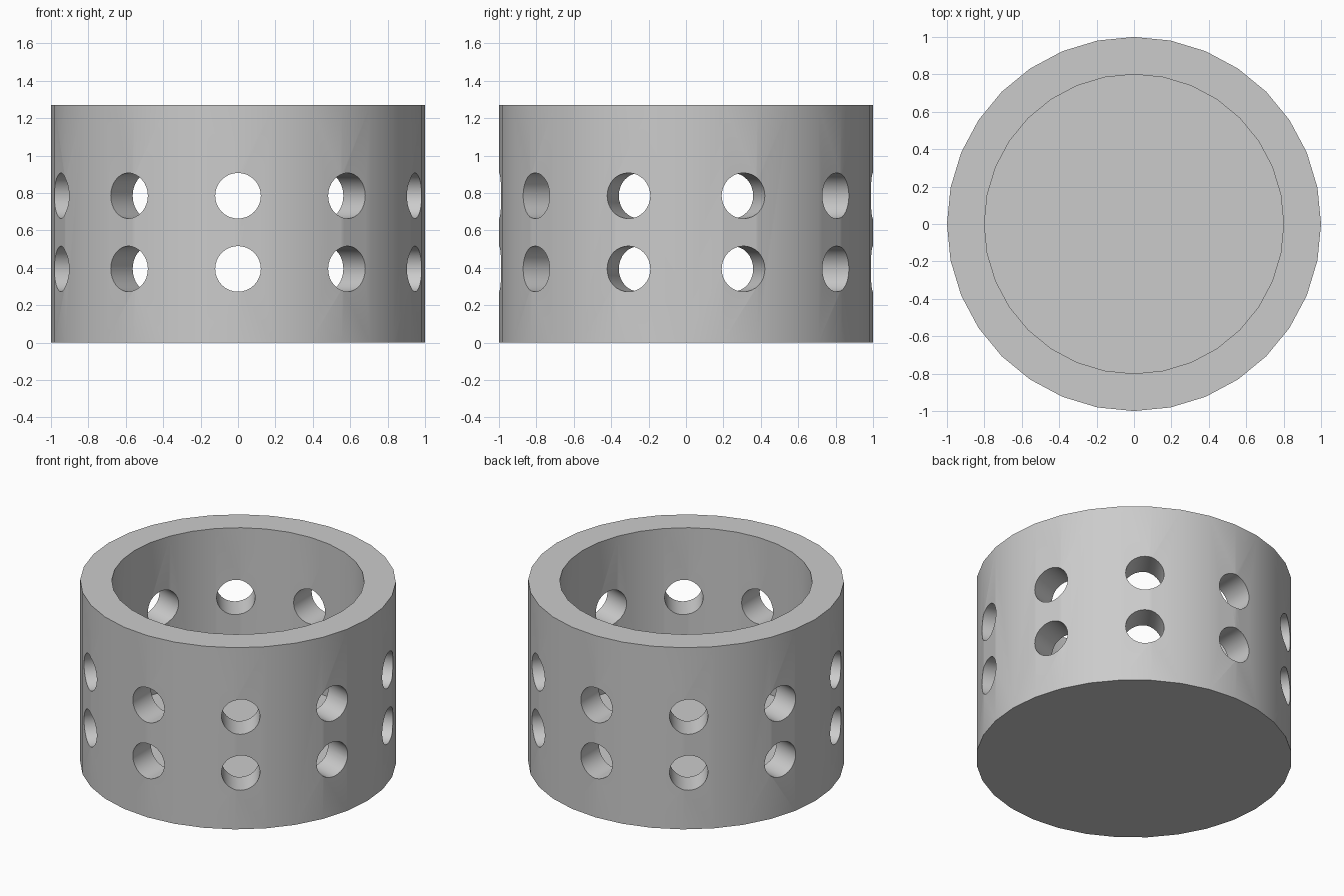
import bpy
import bmesh
from math import cos, pi, radians, sin
from mathutils import Matrix

HEIGHT = 1.27
FLOOR = 0.2
OUTER_R, INNER_R = 1.0, 0.8
HOLE_R = 0.122
HOLE_ROWS = (0.394, 0.785)
HOLES_PER_ROW = 10
SIDES = 32

default = bpy.data.objects.get("Cube")
if default:
    bpy.data.objects.remove(default, do_unlink=True)


def make_object(name, bm):
    bmesh.ops.recalc_face_normals(bm, faces=bm.faces)
    mesh = bpy.data.meshes.new(name)
    bm.to_mesh(mesh)
    bm.free()
    obj = bpy.data.objects.new(name, mesh)
    bpy.context.collection.objects.link(obj)
    return obj


def ring(bm, radius, z):
    angles = [2 * pi * i / SIDES for i in range(SIDES)]
    return [bm.verts.new((radius * cos(a), radius * sin(a), z)) for a in angles]


# Cup: outer wall, rim, inner wall, closed floor
bm = bmesh.new()
profile = [(OUTER_R, 0), (OUTER_R, HEIGHT), (INNER_R, HEIGHT), (INNER_R, FLOOR)]
rings = [ring(bm, r, z) for r, z in profile]
for low, high in zip(rings, rings[1:]):
    for i in range(SIDES):
        j = (i + 1) % SIDES
        bm.faces.new((low[i], low[j], high[j], high[i]))
bm.faces.new(rings[0])
bm.faces.new(rings[-1])
cup = make_object("perforated_cup", bm)

# Radial hole cutters, two rows around the wall
bm = bmesh.new()
for z in HOLE_ROWS:
    for i in range(HOLES_PER_ROW):
        turn = Matrix.Rotation(2 * pi * i / HOLES_PER_ROW, 4, "Z")
        place = Matrix.Translation((0, -0.9, z)) @ Matrix.Rotation(pi / 2, 4, "X")
        bmesh.ops.create_cone(bm, cap_ends=True, segments=SIDES, radius1=HOLE_R,
                              radius2=HOLE_R, depth=0.4, matrix=turn @ place)
cutter = make_object("hole_cutter", bm)
cutter.hide_render = True

# Drill the holes
drill = cup.modifiers.new("holes", "BOOLEAN")
drill.operation = "DIFFERENCE"
drill.solver = "EXACT"
drill.object = cutter
bpy.ops.object.select_all(action="DESELECT")
bpy.context.view_layer.objects.active = cup
cup.select_set(True)
bpy.ops.object.modifier_apply(modifier=drill.name)
bpy.data.objects.remove(cutter, do_unlink=True)
bpy.ops.object.shade_smooth_by_angle(angle=radians(30))

# Plain grey colour
grey = bpy.data.materials.new("plain_grey")
grey.use_nodes = True
color = (0.6, 0.6, 0.6, 1)
grey.diffuse_color = color
grey.node_tree.nodes["Principled BSDF"].inputs["Base Color"].default_value = color
cup.data.materials.clear()
cup.data.materials.append(grey)
for face in cup.data.polygons:
    face.material_index = 0
